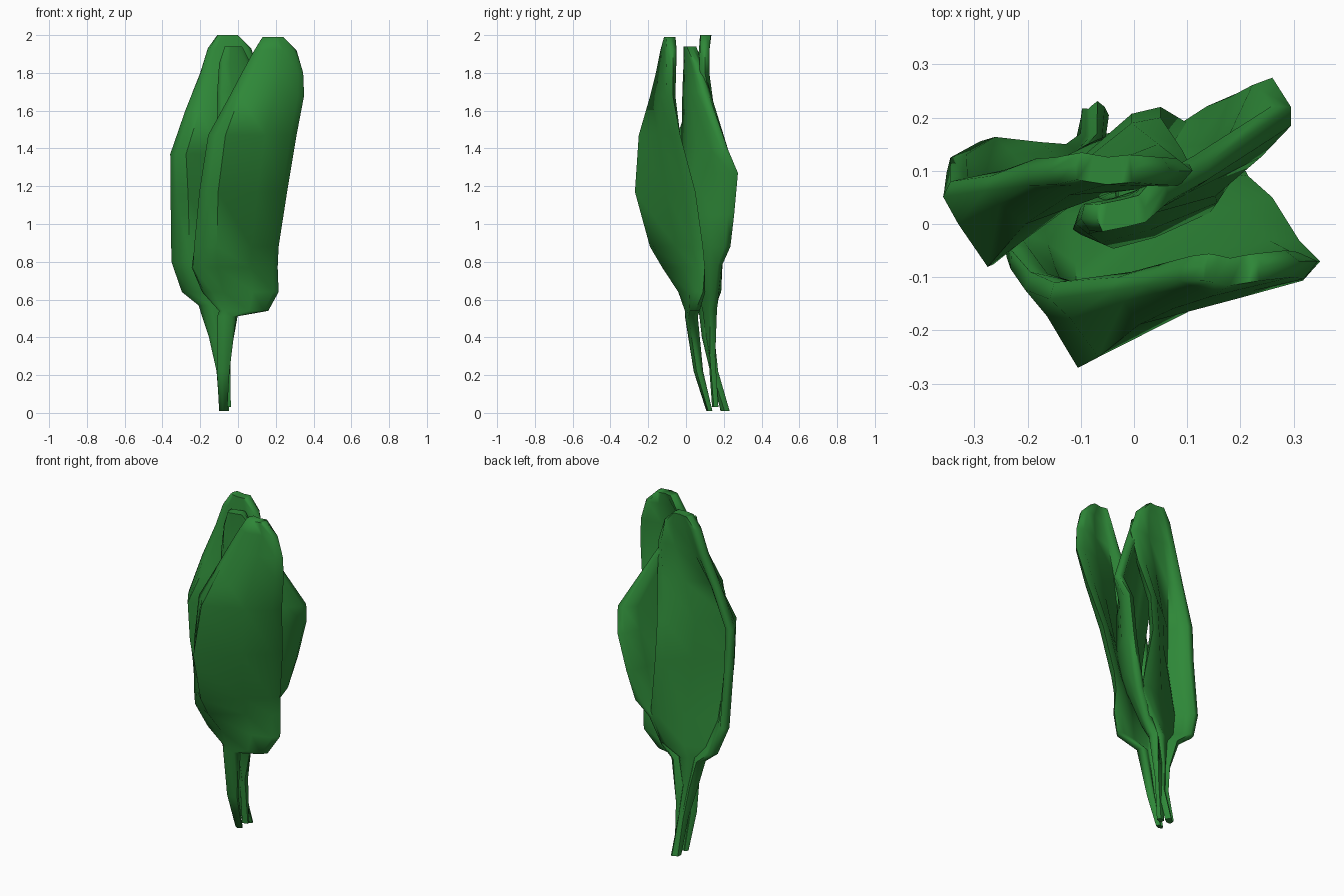
import bpy, bmesh, math
from mathutils import Vector

green = bpy.data.materials.new("leaf_green")
green.diffuse_color = (0.028, 0.25, 0.04, 1)

HALF = 0.026                                  # half thickness of a leaf
STEPS = (0, 0.12, 0.5, 1, 1.5, 1.88, 2)       # 0 = left edge, 1 = fold, 2 = right edge


def section(row, bulge):
    """Closed thin cross-section around the bent line left - fold - right."""
    z, lx, ly, mx, my, rx, ry = row
    a, m, b = Vector((lx, ly)), Vector((mx, my)), Vector((rx, ry))
    belly = (m - (a + b) / 2) * bulge
    pts = []
    for t in STEPS:
        p = a.lerp(m, t) if t <= 1 else m.lerp(b, t - 1)
        pts.append(p + belly if t in (0.5, 1.5) else p)
    half = min(HALF, (b - a).length * 0.35)
    front, back = [], []
    for i in range(1, len(pts) - 1):
        d = ((pts[i + 1] - pts[i]).normalized() + (pts[i] - pts[i - 1]).normalized()).normalized()
        n = Vector((d.y, -d.x)) * half
        front.append(pts[i] + n)
        back.append(pts[i] - n)
    ring = [pts[0]] + front + [pts[-1]] + back[::-1]
    return [(p.x, p.y, z) for p in ring]


def leaf(name, bulge, rows):
    """Loft a leaf and its stalk through the sections, top to bottom."""
    bm = bmesh.new()
    rings = [[bm.verts.new(p) for p in section(r, bulge)] for r in rows]
    n = len(rings[0])
    for up, lo in zip(rings, rings[1:]):
        for i in range(n):
            j = (i + 1) % n
            bm.faces.new((up[i], lo[i], lo[j], up[j]))
    # end caps as strips between front and back
    for ring in (rings[0], rings[-1]):
        for i in range(n // 2):
            quad = [ring[i], ring[i + 1], ring[(n - i - 1) % n], ring[(n - i) % n]]
            bm.faces.new(list(dict.fromkeys(quad)))
    bmesh.ops.recalc_face_normals(bm, faces=bm.faces)
    me = bpy.data.meshes.new(name)
    bm.to_mesh(me)
    bm.free()
    me.materials.append(green)
    ob = bpy.data.objects.new(name, me)
    bpy.context.collection.objects.link(ob)
    bpy.ops.object.select_all(action='DESELECT')
    ob.select_set(True)
    bpy.context.view_layer.objects.active = ob
    bpy.ops.object.shade_smooth_by_angle(angle=math.radians(75))


# rows: height, left edge x y, fold x y, right edge x y
leaf("front_leaf", -0.04, [
    (1.99, .13, -.08, .18, -.09, .24, -.08),
    (1.92, .09, -.08, .15, -.11, .31, -.07),
    (1.80, .03, -.09, .08, -.135, .345, -.07),
    (1.68, -.03, -.10, .02, -.165, .35, -.07),
    (1.47, -.15, -.11, -.06, -.225, .31, -.03),
    (1.17, -.195, -.09, -.10, -.245, .26, .05),
    (0.88, -.23, -.05, -.11, -.165, .215, .09),
    (0.77, -.245, -.03, -.11, -.10, .21, .10),
    (0.64, -.19, .00, -.08, -.015, .215, .09),
    (0.54, -.10, .03, -.06, .02, .16, .05),
    (0.51, -.10, .04, -.07, .02, -.01, .04),
    (0.22, -.105, .075, -.08, .06, -.05, .075),
    (0.01, -.095, .13, -.08, .12, -.06, .13)])

leaf("left_leaf", 0.0, [
    (2.00, -.11, .11, -.05, .10, .00, .105),
    (1.93, -.16, .10, -.07, .095, .07, .10),
    (1.80, -.20, .10, -.12, .08, .11, .10),
    (1.60, -.27, .09, -.20, .025, .09, .14),
    (1.37, -.345, .08, -.27, -.055, .05, .20),
    (1.15, -.345, .09, -.26, -.05, .05, .22),
    (0.80, -.345, .125, -.25, .025, .10, .19),
    (0.64, -.29, .155, -.20, .07, .04, .175),
    (0.57, -.20, .14, -.14, .09, -.05, .14),
    (0.40, -.145, .13, -.11, .11, -.07, .13),
    (0.22, -.11, .155, -.085, .145, -.06, .155),
    (0.01, -.10, .20, -.08, .20, -.055, .22)])

leaf("right_leaf", 0.08, [
    (1.94, -.07, .01, -.02, .02, .02, .03),
    (1.85, -.10, .01, .00, .03, .06, .07),
    (1.70, -.11, .00, .03, .045, .14, .115),
    (1.40, -.115, -.01, .14, .075, .295, .22),
    (1.27, -.10, -.02, .14, .06, .26, .275),
    (1.05, -.07, -.03, .125, .04, .215, .255),
    (0.88, -.04, .00, .10, .05, .17, .235),
    (0.78, -.03, .03, .07, .08, .11, .19),
    (0.62, -.04, .08, .01, .11, .04, .17),
    (0.55, -.07, .11, -.04, .12, -.01, .15),
    (0.30, -.08, .13, -.06, .14, -.04, .14),
    (0.03, -.075, .15, -.055, .155, -.04, .16)])
